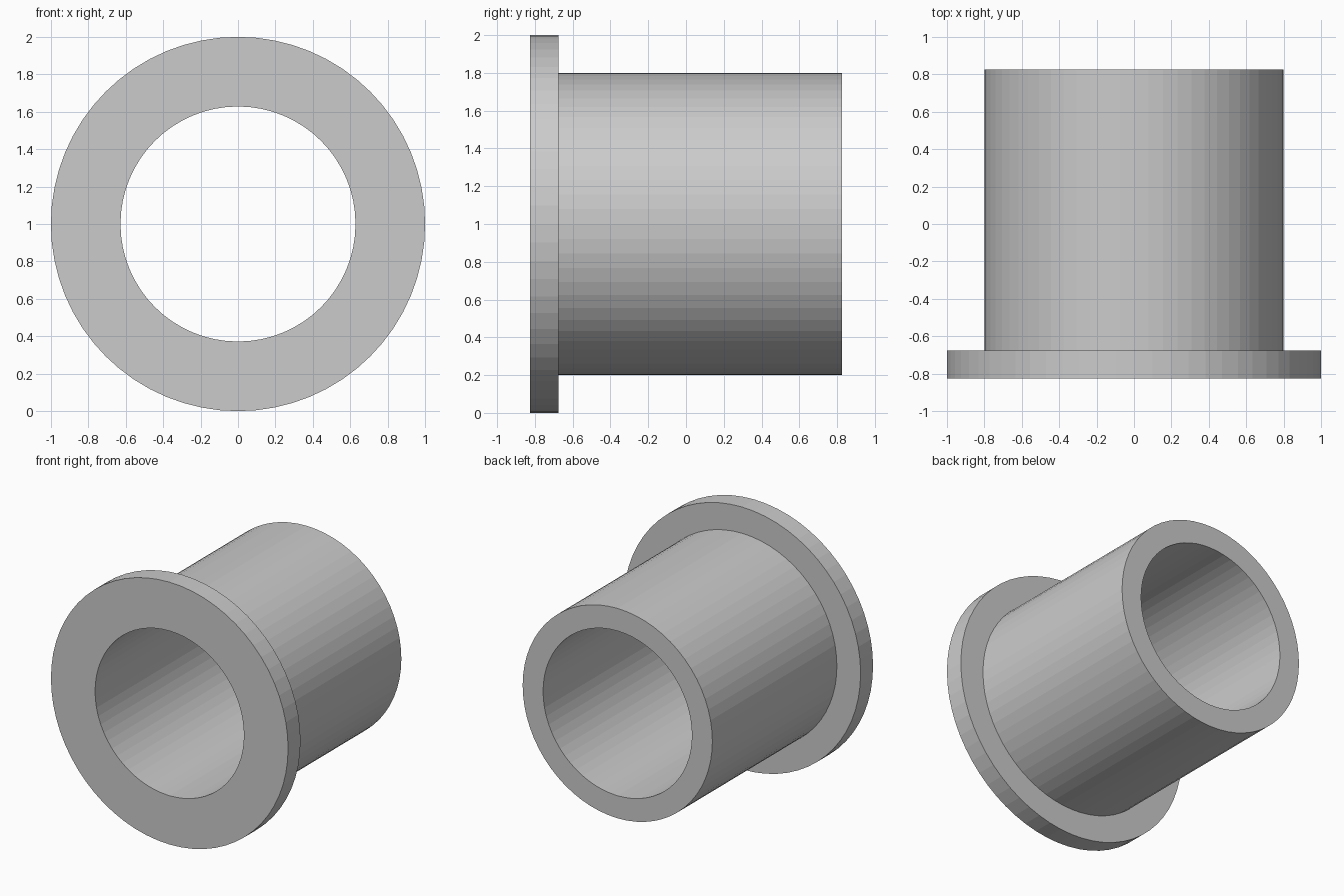
import bpy, bmesh
from math import cos, sin, tau

if "Cube" in bpy.data.objects:
    bpy.data.objects.remove(bpy.data.objects["Cube"])

SEGMENTS = 64
CENTRE_Z = 1.0

# Closed half-section as (radius, y): flange, outer sleeve, bore
PROFILE = [(0.628, -0.825), (1.0, -0.825), (1.0, -0.675),
           (0.8, -0.675), (0.8, 0.825), (0.628, 0.825)]


def lathe_y(name, profile, segments):
    bm = bmesh.new()
    rings = []
    for i in range(segments):
        a = tau * i / segments
        rings.append([bm.verts.new((r * cos(a), y, CENTRE_Z + r * sin(a)))
                      for r, y in profile])
    n = len(profile)
    for i in range(segments):
        a, b = rings[i], rings[(i + 1) % segments]
        for j in range(n):
            k = (j + 1) % n
            bm.faces.new((a[j], a[k], b[k], b[j]))
    bmesh.ops.recalc_face_normals(bm, faces=bm.faces)
    mesh = bpy.data.meshes.new(name)
    bm.to_mesh(mesh)
    bm.free()
    obj = bpy.data.objects.new(name, mesh)
    bpy.context.collection.objects.link(obj)
    return obj


# Flanged sleeve with a through bore
lathe_y("flanged_bushing", PROFILE, SEGMENTS)
